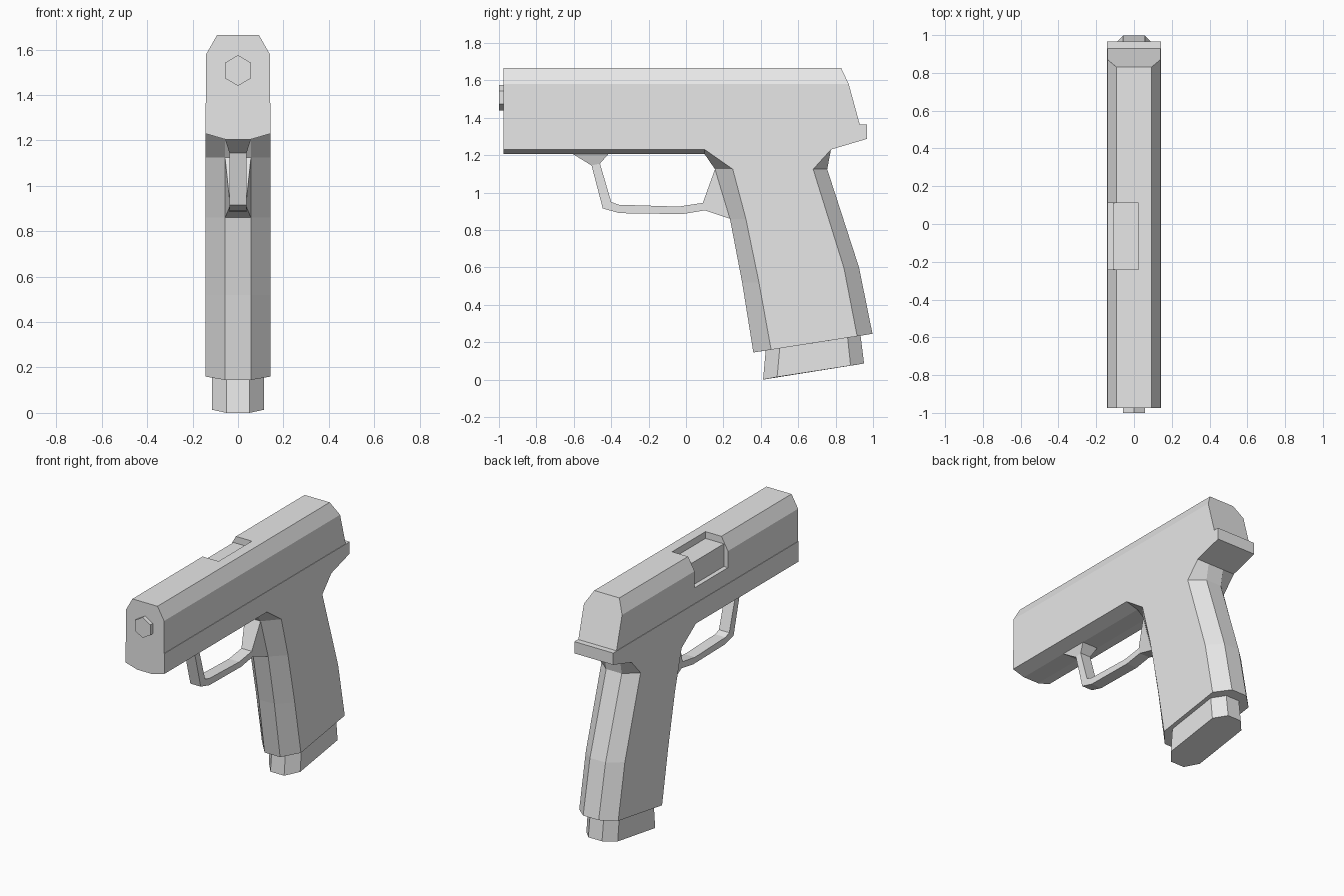
import bpy, bmesh, math

if "Cube" in bpy.data.objects:
    bpy.data.objects.remove(bpy.data.objects["Cube"])

gray = bpy.data.materials.new("gray")
gray.diffuse_color = (0.8, 0.8, 0.8, 1)
gray.use_nodes = True
gray.node_tree.nodes["Principled BSDF"].inputs["Base Color"].default_value = gray.diffuse_color


def loft(name, rings):
    """Join rings of (x, y, z) points into a capped solid."""
    bm = bmesh.new()
    vs = [[bm.verts.new(p) for p in ring] for ring in rings]
    n = len(vs[0])
    for a, b in zip(vs, vs[1:]):
        for i in range(n):
            j = (i + 1) % n
            bm.faces.new((a[i], a[j], b[j], b[i]))
    bm.faces.new(vs[0][::-1])
    bm.faces.new(vs[-1])
    bmesh.ops.recalc_face_normals(bm, faces=bm.faces)
    mesh = bpy.data.meshes.new(name)
    bm.to_mesh(mesh)
    bm.free()
    obj = bpy.data.objects.new(name, mesh)
    bpy.context.collection.objects.link(obj)
    mesh.materials.append(gray)
    return obj


def at_x(x, outline):
    return [(x, y, z) for y, z in outline]


# Frame and grip: flat side outline, wider centre outline makes the chamfers
side = [(-.975, 1.365), (-.975, 1.23), (.1, 1.23), (.25, 1.125), (.32, .86),
        (.39, .52), (.455, .16), (.915, .232), (.845, .595), (.68, 1.125),
        (.775, 1.23), (.967, 1.287), (.967, 1.365)]
centre = [(-.975, 1.365), (-.975, 1.205), (.1, 1.205), (.155, 1.125), (.235, .86),
          (.3, .52), (.36, .145), (.997, .245), (.925, .6), (.755, 1.125),
          (.775, 1.23), (.967, 1.287), (.967, 1.365)]
loft("frame_and_grip", [at_x(-.143, side), at_x(-.057, centre),
                        at_x(.057, centre), at_x(.143, side)])

# Slide with bevelled top and sloped rear
section = [(-.14, 1.36, .93), (-.14, 1.58, .87), (-.092, 1.665, .83),
           (.092, 1.665, .83), (.14, 1.58, .87), (.14, 1.36, .93)]
slide = loft("slide", [[(x, -.975, z) for x, z, _ in section],
                       [(x, y, z) for x, z, y in section]])

# Ejection port: L-shaped pocket cut from the top and left
port = [(-.2, 1.47), (-.11, 1.47), (-.11, 1.62), (.025, 1.62), (.025, 1.75), (-.2, 1.75)]
cutter = loft("port_cutter", [[(x, y, z) for x, z in port] for y in (-.24, .11)])
mod = slide.modifiers.new("port", "BOOLEAN")
mod.operation = "DIFFERENCE"
mod.solver = "EXACT"
mod.object = cutter
bpy.context.view_layer.objects.active = slide
bpy.ops.object.modifier_apply(modifier="port")
bpy.data.objects.remove(cutter)

# Barrel tip: hexagon standing on a point
hexagon = [(.066 * math.sin(i * math.pi / 3), 1.508 + .068 * math.cos(i * math.pi / 3))
           for i in range(6)]
loft("barrel_tip", [[(x, y, z) for x, z in hexagon] for y in (-1, -.95)])

# Trigger guard: outer point, inner point, half width at each station
stations = [((-.605, 1.206), (-.415, 1.206), .057), ((-.505, 1.145), (-.46, 1.155), .038),
            ((-.445, .915), (-.4, .95), .038), ((-.355, .89), (-.36, .935), .038),
            ((-.02, .885), (-.04, .925), .038), ((.1, .905), (.09, .945), .038),
            ((.235, .86), (.155, 1.125), .057)]
loft("trigger_guard", [[(-w, *o), (w, *o), (w, *i), (-w, *i)] for o, i, w in stations])

# Magazine base: octagon with a slanted bottom
bottom = [(.05, .412, 0), (.115, .487, .014), (.115, .88, .075), (.05, .952, .086)]
top = [(.05, .427, .165), (.115, .502, .177), (.115, .863, .234), (.05, .932, .245)]
loft("magazine_base", [half + [(-x, y, z) for x, y, z in half[::-1]]
                       for half in (bottom, top)])
